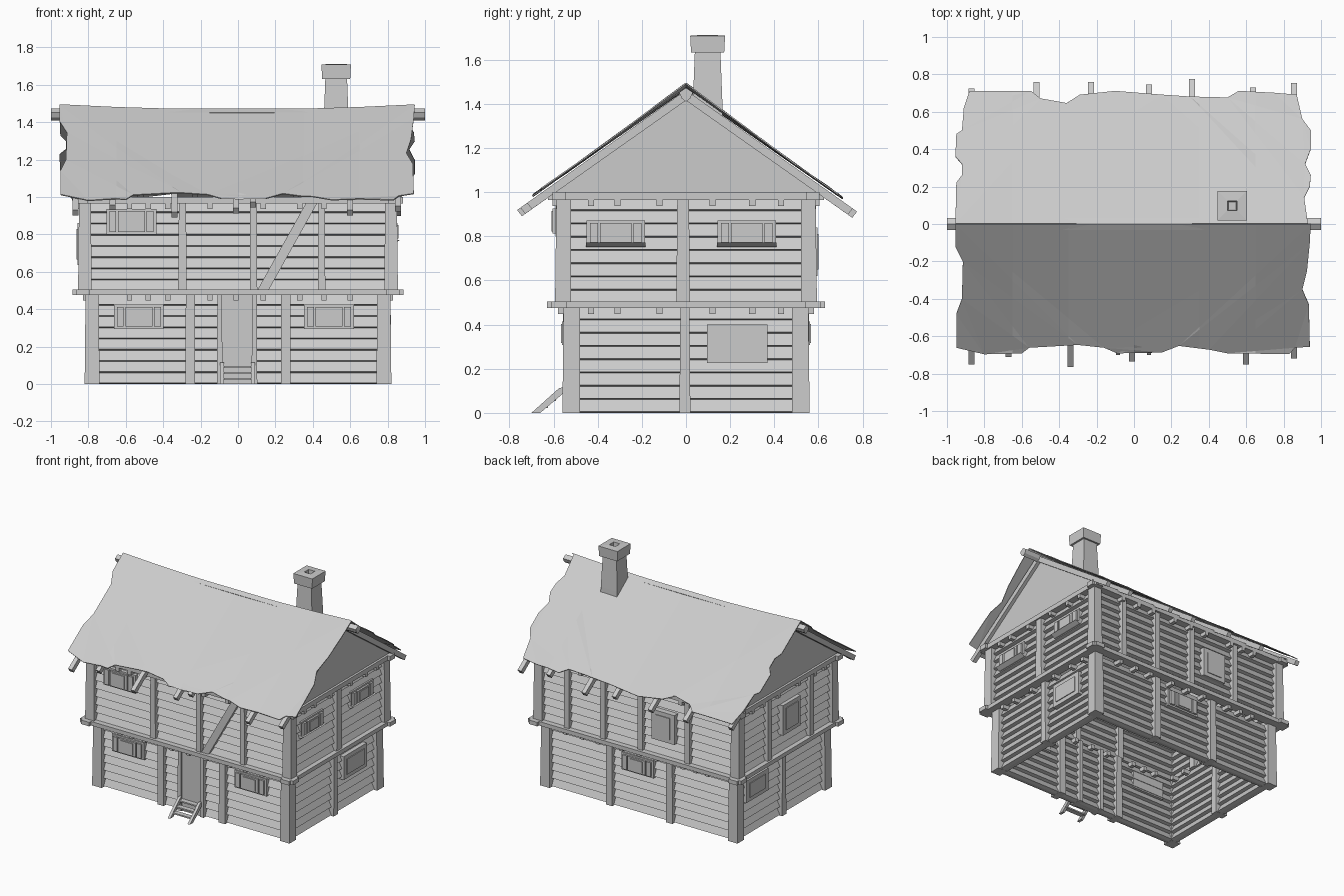
import bpy, bmesh, random
from mathutils import Vector

if "Cube" in bpy.data.objects:
    bpy.data.objects.remove(bpy.data.objects["Cube"])

random.seed(4)
mat = bpy.data.materials.new("weathered grey")
mat.diffuse_color = (0.6, 0.6, 0.6, 1)
mat.use_nodes = True
mat.node_tree.nodes["Principled BSDF"].inputs["Base Color"].default_value = mat.diffuse_color


def finish(name, bm):
    bmesh.ops.recalc_face_normals(bm, faces=bm.faces)
    me = bpy.data.meshes.new(name)
    bm.to_mesh(me)
    bm.free()
    me.materials.append(mat)
    ob = bpy.data.objects.new(name, me)
    bpy.context.collection.objects.link(ob)
    return ob


def at(side, u, d, z):
    """Point on a wall: u along it, d outwards from the centre."""
    return Vector({"front": (u, -d, z), "back": (u, d, z),
                   "right": (d, u, z), "left": (-d, u, z)}[side])


def prism(bm, pts, offset):
    """Closed solid from a flat outline swept along an offset."""
    off = Vector(offset)
    a = [bm.verts.new(p) for p in pts]
    b = [bm.verts.new(Vector(p) + off) for p in pts]
    bm.faces.new(a)
    bm.faces.new(b[::-1])
    for i in range(len(a)):
        j = (i + 1) % len(a)
        bm.faces.new((a[i], a[j], b[j], b[i]))


def block(bm, side, u0, u1, z0, z1, d0, d1, taper=0.0, d1_top=None):
    """Wall block; taper narrows the top, d1_top gives a leaning outer face."""
    d2 = d1 if d1_top is None else d1_top
    prof = [at(side, u0, d0, z0), at(side, u0, d1, z0), at(side, u0, d2, z1), at(side, u0, d0, z1)]
    n = len(bm.verts)
    prism(bm, prof, at(side, u1, 0, 0) - at(side, u0, 0, 0))
    if taper:
        bm.verts.ensure_lookup_table()
        ax = 0 if side in ("front", "back") else 1
        for v in bm.verts[n:]:
            if v.co.z > z1 - 1e-4:
                v.co[ax] += taper if v.co[ax] < (u0 + u1) / 2 else -taper


SIDES = ("front", "back", "right", "left")


def planks(name, z0, z1, hx, hy):
    """Overlapping boards round one storey, wider at their lower edge."""
    bm = bmesh.new()
    p = (z1 - z0) / 8
    for side in SIDES:
        d, half = (hy, hx) if side in ("front", "back") else (hx, hy)
        d -= 0.03
        for i in range(8):
            z = z0 + i * p
            prof = [(-0.005, 0), (0.005, 0), (0.031, 0.006), (0.005, p), (-0.005, p), (-0.031, 0.006)]
            prism(bm, [at(side, -half + 0.03, d + a, z + b) for a, b in prof],
                  at(side, 2 * half - 0.06, 0, 0) - at(side, 0, 0, 0))
    finish(name, bm)


planks("lower_wall_boards", 0.0, 0.48, 0.795, 0.535)
planks("upper_wall_boards", 0.495, 0.975, 0.83, 0.57)


def posts(name, z0, z1, hx, hy, w, inner):
    bm = bmesh.new()
    for s in (-1, 1):
        for side in ("front", "back"):                   # corner posts
            u = s * (hx - w / 2)
            block(bm, side, u - w / 2, u + w / 2, z0, z1, hy - w, hy, 0.005, hy - 0.006)
    for side, us in inner.items():
        d = hy if side in ("front", "back") else hx
        for u, pw in us:
            block(bm, side, u - pw / 2, u + pw / 2, z0, z1, d - 0.1, d - 0.004, random.uniform(0.001, 0.005))
    finish(name, bm)


posts("lower_posts", 0, 0.48, 0.82, 0.56, 0.08,
      {"front": [(-0.255, 0.052), (0.255, 0.052), (-0.098, 0.03), (0.088, 0.03)],
       "back": [(-0.25, 0.052), (0.25, 0.052)], "right": [(-0.005, 0.05)], "left": [(0, 0.05)]})
posts("upper_posts", 0.5, 0.975, 0.855, 0.593, 0.073,
      {"front": [(-0.297, 0.046), (0.083, 0.04), (0.447, 0.04)],
       "back": [(0.58, 0.042), (0.28, 0.042), (-0.03, 0.042), (-0.42, 0.042)],
       "right": [(-0.013, 0.062)], "left": [(0.22, 0.05), (-0.28, 0.05)]})

# horizontal belt beams between the storeys and under the eaves
for name, z0, z1, hx, hy, w in (("floor_belt", 0.475, 0.505, 0.865, 0.61, 0.07),
                                ("eave_plate", 0.965, 1.0, 0.862, 0.605, 0.06)):
    bm = bmesh.new()
    for side in SIDES:
        d, half = (hy, hx) if side in ("front", "back") else (hx, hy)
        block(bm, side, -half - 0.02, half + 0.02, z0, z1, d - w, d)
    finish(name, bm)

# joist ends poking out below the beams
bm = bmesh.new()
long_us = (-0.58, -0.48, -0.375, -0.15, -0.01, 0.135, 0.33, 0.46, 0.6)
short_us = (-0.43, -0.31, -0.12, 0.12, 0.3, 0.43)
for z, hx, hy in ((0.447, 0.83, 0.58), (0.937, 0.86, 0.605)):
    for side in SIDES:
        fb = side in ("front", "back")
        for u in long_us if fb else short_us:
            d = hy if fb else hx
            block(bm, side, u - 0.014, u + 0.014, z, z + 0.032, d - 0.13, d)
finish("joist_ends", bm)

# diagonal brace
bm = bmesh.new()
prism(bm, [(x, -0.585, z) for x, z in ((0.105, 0.505), (0.165, 0.505), (0.425, 0.97), (0.365, 0.97))],
      (0, 0.03, 0))
finish("diagonal_brace", bm)

# door and entrance steps
bm = bmesh.new()
block(bm, "front", -0.085, 0.075, 0.0, 0.475, 0.5, 0.545)
finish("door", bm)
bm = bmesh.new()
for x in (-0.095, 0.07):
    prism(bm, [(x, y, z) for y, z in ((-0.70, 0), (-0.66, 0), (-0.56, 0.085), (-0.56, 0.115), (-0.575, 0.112))],
          (0.02, 0, 0))
for y, z in ((-0.645, 0.022), (-0.608, 0.054), (-0.572, 0.086)):
    block(bm, "front", -0.085, 0.08, z, z + 0.01, -y - 0.02, -y + 0.018)
finish("entrance_steps", bm)


def shutter_window(bm, side, u, z0, z1, d, sill=False):
    """Wide frame with a centre pane and two shutters."""
    block(bm, side, u - 0.133, u + 0.133, z0, z1, d - 0.07, d)
    block(bm, side, u - 0.072, u + 0.072, z0 + 0.012, z1 - 0.012, d, d + 0.014)
    block(bm, side, u - 0.052, u + 0.052, z0 + 0.022, z1 - 0.022, d + 0.014, d + 0.02)
    for s in (-1, 1):
        c = u + s * 0.099
        block(bm, side, c - 0.018, c + 0.018, z0 + 0.012, z1 - 0.012, d, d + 0.014)
    if sill:                                           # sill sloping outwards
        block(bm, side, u - 0.135, u + 0.135, z0 - 0.005, z0 + 0.014, d - 0.03, d, 0, d + 0.03)


def panel_window(bm, side, u, z0, z1, w, d):
    """Plain framed panel with a raised pane."""
    block(bm, side, u - w / 2, u + w / 2, z0, z1, d - 0.07, d)
    block(bm, side, u - w / 2 + 0.035, u + w / 2 - 0.035, z0 + 0.03, z1 - 0.03, d, d + 0.006)


bm = bmesh.new()
shutter_window(bm, "front", -0.53, 0.295, 0.425, 0.547)
shutter_window(bm, "front", 0.487, 0.295, 0.425, 0.547)
shutter_window(bm, "front", -0.57, 0.8, 0.937, 0.59)
shutter_window(bm, "back", 0.02, 0.295, 0.425, 0.547)
shutter_window(bm, "right", -0.318, 0.757, 0.872, 0.838, True)
shutter_window(bm, "right", 0.275, 0.757, 0.872, 0.838, True)
panel_window(bm, "right", 0.232, 0.225, 0.4, 0.274, 0.812)
panel_window(bm, "left", 0.31, 0.255, 0.42, 0.26, 0.81)
panel_window(bm, "left", -0.03, 0.635, 0.86, 0.21, 0.858)
panel_window(bm, "back", -0.225, 0.62, 0.84, 0.19, 0.595)
finish("windows", bm)

# gable walls
bm = bmesh.new()
for x in (-0.845, 0.825):
    prism(bm, [(x, -0.63, 0.99), (x, 0.63, 0.99), (x, 0, 1.44)], (0.02, 0, 0))
finish("gable_walls", bm)

# rafters with tails below the eaves
bm = bmesh.new()
tails = {-1: [(-0.87, 0.75), (-0.67, 0.71), (-0.34, 0.765), (-0.01, 0.735), (0.08, 0.69), (0.6, 0.75), (0.855, 0.72)],
         1: [(-0.87, 0.725), (-0.52, 0.76), (-0.23, 0.76), (0.08, 0.745), (0.31, 0.775), (0.635, 0.73), (0.855, 0.755)]}
for s, row in tails.items():
    for x, y in row:
        z = 1.462 - 0.71 * y
        prism(bm, [(x - 0.016, 0, 1.462), (x - 0.016, s * y, z),
                   (x - 0.016, s * (y - 0.022), z - 0.028), (x - 0.016, 0, 1.415)], (0.032, 0, 0))
finish("rafters", bm)

bm = bmesh.new()
prism(bm, [(-1, 0, 1.472), (-1, 0.031, 1.452), (-1, 0.02, 1.425), (-1, 0, 1.41), (-1, -0.02, 1.425), (-1, -0.031, 1.452)],
      (2, 0, 0))
finish("ridge_beam", bm)


# ragged, sagging roof sheets
def roof(name, outline):
    bm = bmesh.new()
    bm.faces.new([bm.verts.new((x, y, 0)) for x, y in outline])
    bmesh.ops.triangulate(bm, faces=bm.faces)
    for x in (-0.65, -0.35, 0, 0.35, 0.65):
        bmesh.ops.bisect_plane(bm, geom=bm.verts[:] + bm.edges[:] + bm.faces[:],
                               plane_co=(x, 0, 0), plane_no=(1, 0, 0))
    for v in bm.verts:
        ridge = 1.466 + 0.03 * v.co.x ** 2
        v.co.z = ridge + (0.982 - ridge) * abs(v.co.y) / 0.69
        if 0.55 < abs(v.co.y):
            v.co.z += random.uniform(0.0, 0.01)
    ob = finish(name, bm)
    m = ob.modifiers.new("thickness", "SOLIDIFY")
    m.thickness, m.offset = 0.006, 0


roof("front_roof", [(-0.955, 0), (-0.955, -0.12), (-0.915, -0.2), (-0.92, -0.4), (-0.95, -0.48), (-0.95, -0.66),
                    (-0.8, -0.695), (-0.6, -0.69), (-0.56, -0.66), (-0.3, -0.645), (-0.16, -0.66), (-0.09, -0.69),
                    (0, -0.645), (0.15, -0.685), (0.24, -0.65), (0.4, -0.67), (0.5, -0.69), (0.83, -0.695),
                    (0.86, -0.66), (0.94, -0.655), (0.935, -0.43), (0.9, -0.35), (0.925, -0.25), (0.94, -0.1), (0.945, 0)])
roof("back_roof", [(-0.955, 0), (-0.95, 0.22), (-0.92, 0.26), (-0.92, 0.32), (-0.955, 0.36), (-0.95, 0.48), (-0.92, 0.5),
                   (-0.91, 0.62), (-0.88, 0.71), (-0.55, 0.71), (-0.5, 0.67), (-0.36, 0.645), (-0.29, 0.69),
                   (-0.1, 0.71), (0.15, 0.69), (0.3, 0.68), (0.5, 0.675), (0.56, 0.71), (0.75, 0.7), (0.87, 0.69),
                   (0.9, 0.56), (0.945, 0.5), (0.945, 0.4), (0.915, 0.32), (0.945, 0.26), (0.94, 0.2), (0.91, 0.14), (0.93, 0)])

# chimney shaft and hollow cap, from stacked square rings
bm = bmesh.new()
rings = [(0.07, 1.25), (0.067, 1.4), (0.058, 1.635), (0.075, 1.632), (0.079, 1.708),
         (0.026, 1.712), (0.02, 1.6)]
loops = [[bm.verts.new((0.525 + a * r, 0.098 + b * r, z)) for a, b in ((-1, -1), (1, -1), (1, 1), (-1, 1))]
         for r, z in rings]
for lo, hi in zip(loops, loops[1:]):
    for i in range(4):
        j = (i + 1) % 4
        bm.faces.new((lo[i], lo[j], hi[j], hi[i]))
bm.faces.new(loops[0][::-1])
bm.faces.new(loops[-1])
finish("chimney", bm)
